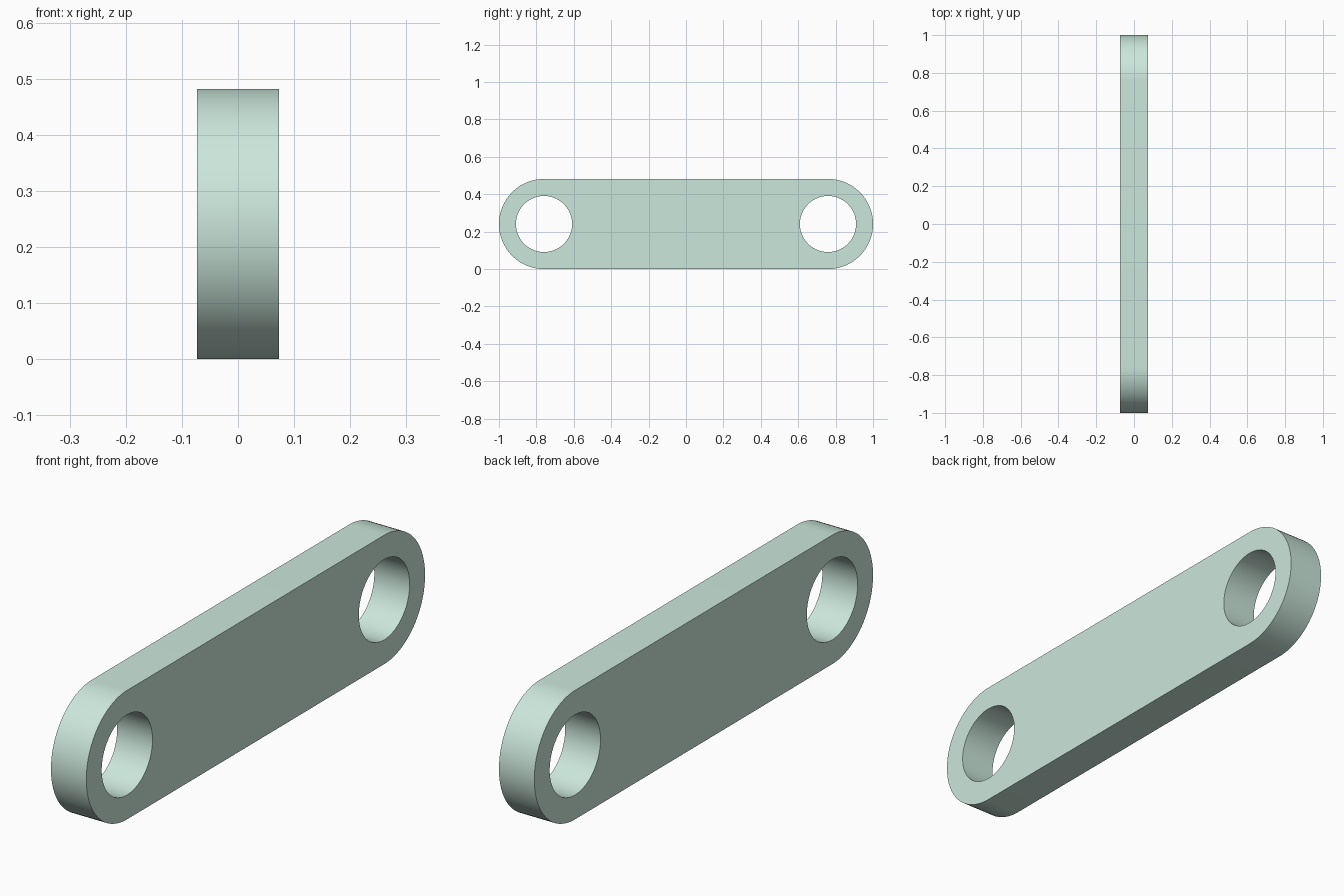
import bpy, bmesh
from math import sin, cos, pi, radians
from mathutils import Vector

if "Cube" in bpy.data.objects:
    bpy.data.objects.remove(bpy.data.objects["Cube"])

R, HOLE, HALF_T, SEG = 0.241, 0.15, 0.073, 48
CY = 1.0 - R  # hole centre distance from the middle

bm = bmesh.new()


def arc(side, radius, start, end):
    """Points on an arc around one hole centre, on the -x face."""
    pts = []
    for i in range(SEG + 1):
        a = start + (end - start) * i / SEG
        pts.append(bm.verts.new((-HALF_T, side * (CY + radius * cos(a)), R + radius * sin(a))))
    return pts


# Rounded ends: a half ring of quads outside each hole
web = []
for side in (1, -1):
    outer = arc(side, R, -pi / 2, pi / 2)
    hole = arc(side, HOLE, -pi / 2, pi / 2)
    for i in range(SEG):
        bm.faces.new((outer[i], outer[i + 1], hole[i + 1], hole[i]))
    # Inner half of the hole borders the flat web
    inner = arc(side, HOLE, pi / 2, 3 * pi / 2)
    edge = [outer[-1]] + [hole[-1]] + inner[1:-1] + [hole[0]] + [outer[0]]
    for v in (inner[0], inner[-1]):
        bm.verts.remove(v)
    web += edge if side == 1 else edge[::-1]

# Flat web between the two holes
bm.faces.new(web)

# Thickness
bmesh.ops.recalc_face_normals(bm, faces=bm.faces[:])
res = bmesh.ops.extrude_face_region(bm, geom=bm.faces[:], use_keep_orig=True)
moved = [g for g in res["geom"] if isinstance(g, bmesh.types.BMVert)]
bmesh.ops.translate(bm, verts=moved, vec=Vector((2 * HALF_T, 0, 0)))
bmesh.ops.recalc_face_normals(bm, faces=bm.faces[:])

mesh = bpy.data.meshes.new("link_plate")
bm.to_mesh(mesh)
bm.free()
plate = bpy.data.objects.new("link_plate", mesh)
bpy.context.collection.objects.link(plate)

# Pale green finish
mat = bpy.data.materials.new("pale_green")
mat.diffuse_color = (0.60, 0.80, 0.71, 1)
mat.use_nodes = True
mat.node_tree.nodes["Principled BSDF"].inputs["Base Color"].default_value = mat.diffuse_color
mesh.materials.append(mat)

bpy.context.view_layer.objects.active = plate
plate.select_set(True)
bpy.ops.object.shade_smooth_by_angle(angle=radians(30))
